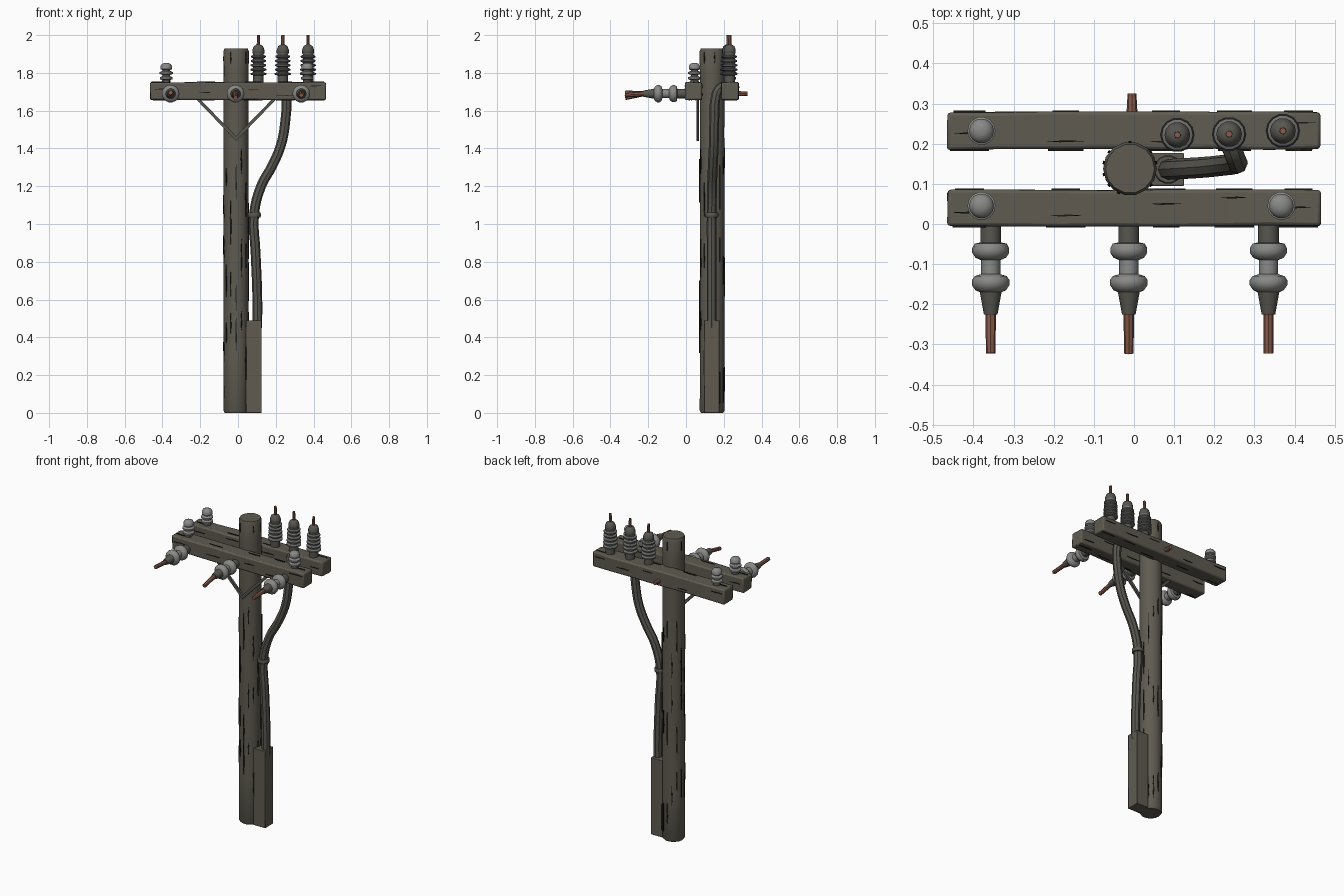
import bpy, bmesh, math, random
from mathutils import Vector, Matrix

random.seed(4)
if "Cube" in bpy.data.objects:
    bpy.data.objects.remove(bpy.data.objects["Cube"])


def material(name, rgb):
    m = bpy.data.materials.new(name)
    m.use_nodes = True
    m.diffuse_color = (*rgb, 1)
    m.node_tree.nodes["Principled BSDF"].inputs["Base Color"].default_value = (*rgb, 1)
    return m


WOOD = material("weathered_wood", (0.115, 0.105, 0.082))
IRON = material("dark_iron", (0.095, 0.092, 0.078))
PALE = material("pale_porcelain", (0.25, 0.25, 0.245))
GREY = material("grey_porcelain", (0.16, 0.16, 0.153))
COPPER = material("copper", (0.25, 0.105, 0.07))
CRACK = material("crack_black", (0.012, 0.011, 0.01))
UP = Vector((0, 0, 1))
parts = []


def add(name, bm, *mats):
    bmesh.ops.recalc_face_normals(bm, faces=bm.faces)
    mesh = bpy.data.meshes.new(name)
    bm.to_mesh(mesh)
    bm.free()
    for m in mats:
        mesh.materials.append(m)
    ob = bpy.data.objects.new(name, mesh)
    bpy.context.collection.objects.link(ob)
    parts.append(ob)
    return ob


def lathe(name, profile, base, axis, mats, sides=14):
    """Revolve (radius, height, material slot) rows about an axis."""
    bm = bmesh.new()
    turn = Matrix.Translation(base) @ UP.rotation_difference(Vector(axis)).to_matrix().to_4x4()
    rings = []
    for r, h, _ in profile:
        rings.append([bm.verts.new(turn @ Vector((r * math.cos(a), r * math.sin(a), h)))
                      for a in (math.tau * i / sides for i in range(sides))])
    for k in range(len(rings) - 1):
        for i in range(sides):
            j = (i + 1) % sides
            f = bm.faces.new((rings[k][i], rings[k][j], rings[k + 1][j], rings[k + 1][i]))
            f.material_index = profile[k][2]
    bm.faces.new(rings[0]).material_index = profile[0][2]
    bm.faces.new(rings[-1]).material_index = profile[-2][2]
    return add(name, bm, *mats)


def rod(name, a, b, r0, r1, mat, sides=8):
    a, b = Vector(a), Vector(b)
    return lathe(name, [(r0, 0, 0), (r1, (b - a).length, 0)], a, (b - a).normalized(), [mat], sides)


def box(name, lo, hi, mat, bevel=0.0, cuts=0, jitter=0.0):
    bm = bmesh.new()
    lo, hi = Vector(lo), Vector(hi)
    bmesh.ops.create_cube(bm, size=1)
    bmesh.ops.transform(bm, verts=bm.verts, matrix=Matrix.Translation((lo + hi) / 2)
                        @ Matrix.Diagonal((*(hi - lo), 1)))
    if cuts:
        long = [e for e in bm.edges if abs(e.verts[0].co.x - e.verts[1].co.x) > 0.01]
        bmesh.ops.subdivide_edges(bm, edges=long, cuts=cuts, use_grid_fill=True)
    for v in bm.verts:
        v.co += Vector([random.uniform(-jitter, jitter) for _ in range(3)])
    ob = add(name, bm, mat)
    if bevel:
        mod = ob.modifiers.new("worn_edges", "BEVEL")
        mod.width = bevel
        mod.segments = 2
        mod.limit_method = "ANGLE"
    return ob


# Pole
PX, PY, PR, SIDES = -0.01, 0.138, 0.067, 14
pole = [(0.06, 0, 0), (PR, 0.012, 0)]
pole += [(PR + random.uniform(-0.001, 0.001), 0.3 * i, 0) for i in range(1, 7)]
pole += [(PR, 1.915, 0), (0.061, 1.93, 0)]
lathe("pole", pole, (PX, PY, 0), UP, [WOOD], SIDES)

# Cross arms
ARMS = {"front": (-0.005, 0.085), "back": (0.186, 0.279)}
LOW, HIGH = 1.657, 1.75
for side, (y0, y1) in ARMS.items():
    box(side + "_cross_arm", (-0.465, y0, LOW), (0.465, y1, HIGH), WOOD, 0.008, 6, 0.002)

# Cracks in the timber, as thin slivers on the surface
bm = bmesh.new()


def crack(centre, along, normal, length, width):
    centre, along, normal = Vector(centre), Vector(along), Vector(normal)
    across = normal.cross(along)
    pts = [-along * length / 2, across * width / 2 + along * length * 0.1,
           along * length / 2, -across * width / 2 - along * length * 0.15]
    low, top = [[bm.verts.new(centre + p + normal * d) for p in pts] for d in (-0.0045, 0.004)]
    bm.faces.new(low)
    bm.faces.new(top)
    for i in range(4):
        j = (i + 1) % 4
        bm.faces.new((low[i], low[j], top[j], top[i]))


for k in range(SIDES):
    a = math.tau * (k + 0.5) / SIDES
    n = Vector((math.cos(a), math.sin(a), 0))
    for z in (0.3, 0.75, 1.2):
        p = Vector((PX, PY, z + random.uniform(-0.2, 0.2))) + n * PR * math.cos(math.pi / SIDES)
        crack(p, UP, n, random.uniform(0.08, 0.24), random.uniform(0.005, 0.009))
    if k % 3 == 0:
        crack(Vector((PX, PY, 1.88)) + n * PR * math.cos(math.pi / SIDES), UP, n, 0.06, 0.008)
for y0, y1 in ARMS.values():
    ym, zm = (y0 + y1) / 2, (LOW + HIGH) / 2
    for n, c in (((0, -1, 0), (y0, zm)), ((0, 1, 0), (y1, zm)),
                 ((0, 0, 1), (ym, HIGH)), ((0, 0, -1), (ym, LOW))):
        for x in (-0.41, -0.17, 0.08, 0.25, 0.41):
            off = random.uniform(-0.028, 0.028)
            y, z = (c[0], c[1] + off) if n[1] else (c[0] + off, c[1])
            crack((x, y, z), (1, 0, 0), n, random.uniform(0.06, 0.1), 0.005)
add("wood_cracks", bm, CRACK)

# V brace under the front arm
for name, s in (("left_brace", 1), ("right_brace", -1)):
    bm = bmesh.new()
    prof = [(0, 1.44), (0, 1.465), (0.2, 1.67), (0.222, 1.67)]
    ring = [bm.verts.new((PX + s * x, 0.056, z)) for x, z in prof]
    face = bm.faces.new(ring)
    out = bmesh.ops.extrude_face_region(bm, geom=[face])["geom"]
    bmesh.ops.translate(bm, vec=(0, 0.014, 0),
                        verts=[v for v in out if isinstance(v, bmesh.types.BMVert)])
    add(name, bm, IRON)

# Cable guard, cable and clamp
box("cable_guard", (0.042, 0.095, 0), (0.125, 0.177, 0.49), WOOD, 0.003)
path = [(0.102, 0.136, 0.45), (0.102, 0.136, 0.62), (0.093, 0.136, 0.85), (0.085, 0.136, 1.05),
        (0.122, 0.138, 1.2), (0.182, 0.142, 1.31), (0.228, 0.147, 1.42),
        (0.252, 0.15, 1.56), (0.257, 0.155, 1.66), (0.25, 0.172, 1.71), (0.24, 0.2, 1.73)]
curve = bpy.data.curves.new("cable_path", "CURVE")
curve.dimensions = "3D"
curve.bevel_depth = 0.026
curve.bevel_resolution = 2
curve.resolution_u = 4
curve.use_fill_caps = True
spline = curve.splines.new("BEZIER")
spline.bezier_points.add(len(path) - 1)
for bp, co in zip(spline.bezier_points, path):
    bp.co = co
    bp.handle_left_type = bp.handle_right_type = "AUTO"
temp = bpy.data.objects.new("cable_path", curve)
bpy.context.collection.objects.link(temp)
bpy.context.view_layer.update()
mesh = bpy.data.meshes.new_from_object(temp.evaluated_get(bpy.context.evaluated_depsgraph_get()))
bpy.data.objects.remove(temp)
bm = bmesh.new()
bm.from_mesh(mesh)
bpy.data.meshes.remove(mesh)
add("cable", bm, IRON)
lathe("cable_clamp", [(0.033, 0, 0), (0.036, 0.005, 0), (0.036, 0.02, 0), (0.033, 0.025, 0)],
      (0.085, 0.136, 1.035), UP, [IRON])

# Line insulators reaching forward from the front arm
line = [(0.026, -0.01, 0), (0.026, 0.046, 1), (0.04, 0.049, 1), (0.046, 0.06, 1), (0.046, 0.072, 1),
        (0.038, 0.084, 1), (0.024, 0.09, 1), (0.024, 0.125, 1), (0.04, 0.13, 1), (0.047, 0.14, 1),
        (0.047, 0.152, 1), (0.038, 0.165, 1), (0.027, 0.17, 0), (0.017, 0.225, 0), (0.015, 0.225, 0)]
for name, x, tip in (("right", -0.357, 1.695), ("middle", -0.013, 1.668), ("left", 0.335, 1.682)):
    lathe(name + "_line_insulator", line, (x, 0, 1.69), (0, -1, 0), [IRON, PALE])
    rod(name + "_line_rod", (x, -0.22, 1.69), (x, -0.322, tip), 0.013, 0.012, COPPER)

# Through bolt at the back
rod("back_rod", (-0.005, 0.27, 1.69), (-0.005, 0.325, 1.69), 0.014, 0.011, COPPER)

# Small pin insulators
small = [(0.022, 0, 0), (0.022, 0.015, 1), (0.034, 0.02, 1), (0.034, 0.03, 1), (0.02, 0.036, 1),
         (0.02, 0.042, 1), (0.035, 0.048, 1), (0.035, 0.057, 1), (0.02, 0.064, 1), (0.02, 0.068, 1),
         (0.031, 0.073, 1), (0.031, 0.088, 1), (0.024, 0.1, 1), (0.01, 0.106, 1)]
for name, x, y in (("front_right", -0.38, 0.045), ("front_left", 0.367, 0.045),
                   ("back_right", -0.38, 0.232)):
    lathe(name + "_pin_insulator", small, (x, y, HIGH - 0.003), UP, [IRON, PALE])

# Tall ribbed insulators
tall = [(0.028, 0, 0), (0.028, 0.04, 1)]
for i in range(5):
    z = 0.04 + 0.023 * i
    tall += [(0.043 - 0.001 * i, z + 0.004, 1), (0.043 - 0.001 * i, z + 0.011, 1),
             (0.028, z + 0.016, 1), (0.028, z + 0.021, 1)]
tall += [(0.032, 0.158, 0), (0.032, 0.175, 0), (0.024, 0.195, 0), (0.012, 0.202, 0)]
for name, x, y in (("inner", 0.108, 0.222), ("centre", 0.237, 0.224), ("outer", 0.371, 0.232)):
    lathe(name + "_tall_insulator", tall, (x, y, HIGH - 0.003), UP, [IRON, GREY])
    rod(name + "_tall_rod", (x, y, 1.94), (x, y, 2.0), 0.009, 0.008, COPPER)

# Smooth shading with sharp edges kept
bpy.ops.object.select_all(action="DESELECT")
for ob in parts:
    ob.select_set(True)
bpy.context.view_layer.objects.active = parts[0]
bpy.ops.object.shade_smooth_by_angle(angle=math.radians(40))
